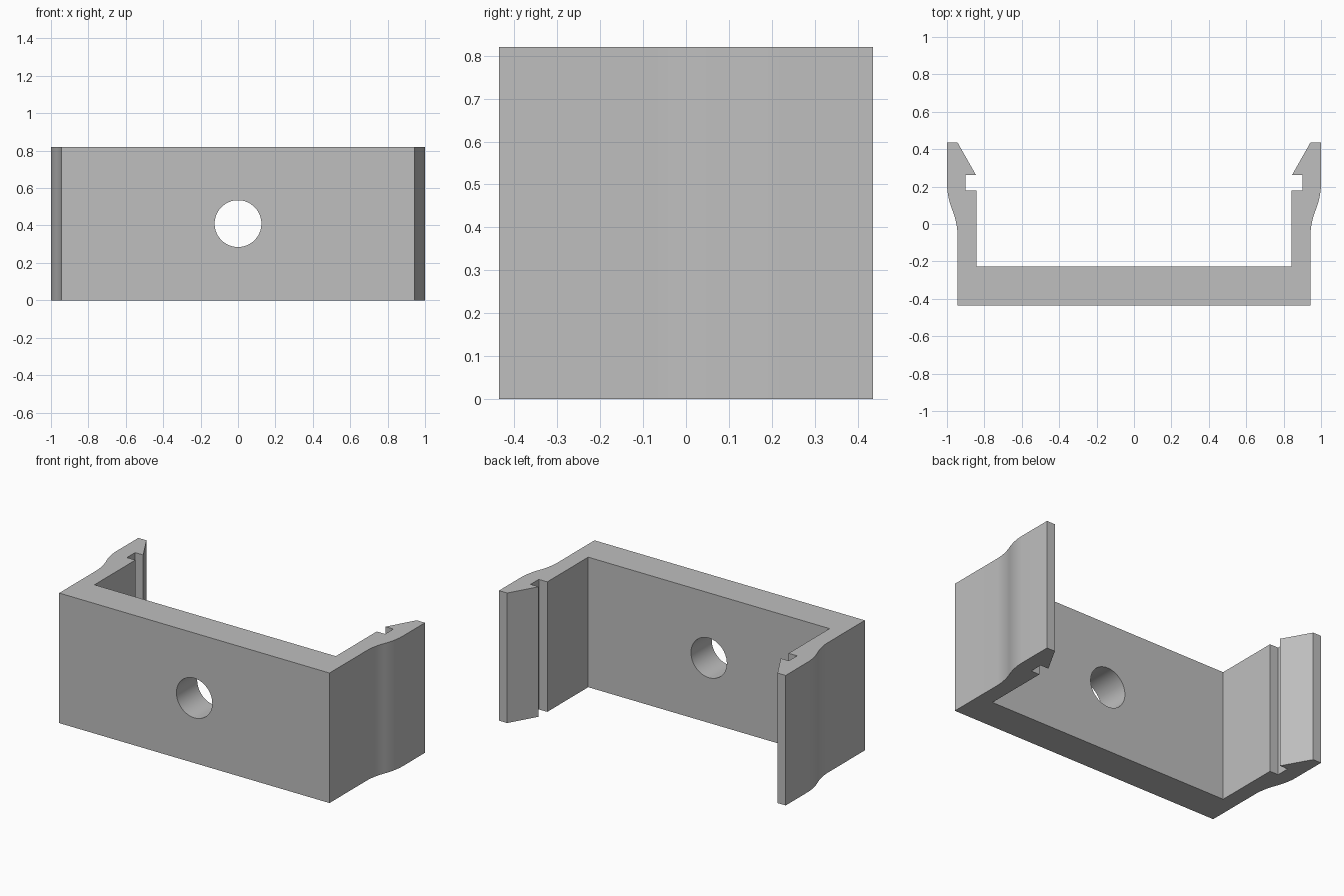
import bpy, bmesh, math

cube = bpy.data.objects.get("Cube")
if cube:
    bpy.data.objects.remove(cube, do_unlink=True)

HEIGHT = 0.82
FRONT, BACK = -0.435, 0.435
OUTER, FLARE = 0.943, 1.0      # outer half width of the body and of the arm tips
HOLE_RADIUS = 0.125

# Single grey plastic
grey = bpy.data.materials.new("light grey")
grey.use_nodes = True
colour = (0.52, 0.52, 0.52, 1)
grey.diffuse_color = colour
grey.node_tree.nodes["Principled BSDF"].inputs["Base Color"].default_value = colour


def flare_curve(y0, y1, steps):
    """S-shaped outer side of an arm, made of two tangent arcs."""
    points = []
    for i in range(steps + 1):
        t = i / steps
        s = 2 * t * t if t < 0.5 else 1 - 2 * (1 - t) ** 2
        points.append((OUTER + (FLARE - OUTER) * s, y0 + (y1 - y0) * t))
    return points


# Half of the clip outline: outer wall, flare, hook, notch, inner wall
half = [(OUTER, FRONT)] + flare_curve(-0.07, 0.22, 24) + [
    (FLARE, BACK), (0.943, BACK), (0.845, 0.262), (0.901, 0.262),
    (0.901, 0.18), (0.842, 0.18), (0.842, -0.228)]
outline = half + [(-x, y) for x, y in reversed(half)]

# Extrude the mirrored outline upwards
bm = bmesh.new()
face = bm.faces.new([bm.verts.new((x, y, 0)) for x, y in outline])
extruded = bmesh.ops.extrude_face_region(bm, geom=[face])
top = [v for v in extruded["geom"] if isinstance(v, bmesh.types.BMVert)]
bmesh.ops.translate(bm, verts=top, vec=(0, 0, HEIGHT))
bmesh.ops.recalc_face_normals(bm, faces=bm.faces)
mesh = bpy.data.meshes.new("clip_bracket")
bm.to_mesh(mesh)
bm.free()
mesh.materials.append(grey)
bracket = bpy.data.objects.new("clip_bracket", mesh)
bpy.context.collection.objects.link(bracket)

# Screw hole through the front plate
bpy.ops.mesh.primitive_cylinder_add(
    vertices=64, radius=HOLE_RADIUS, depth=0.6,
    location=(0, -0.33, HEIGHT / 2), rotation=(math.pi / 2, 0, 0))
cutter = bpy.context.object
cutter.name = "screw_hole_cutter"
cutter.data.materials.append(grey)

bpy.ops.object.select_all(action="DESELECT")
bracket.select_set(True)
bpy.context.view_layer.objects.active = bracket
hole = bracket.modifiers.new("screw_hole", "BOOLEAN")
hole.operation = "DIFFERENCE"
hole.solver = "EXACT"
hole.object = cutter
bpy.ops.object.modifier_apply(modifier=hole.name)
bpy.data.objects.remove(cutter, do_unlink=True)

# Smooth the flare and the bore, keep the corners crisp
bpy.ops.object.shade_smooth_by_angle(angle=math.radians(25))
